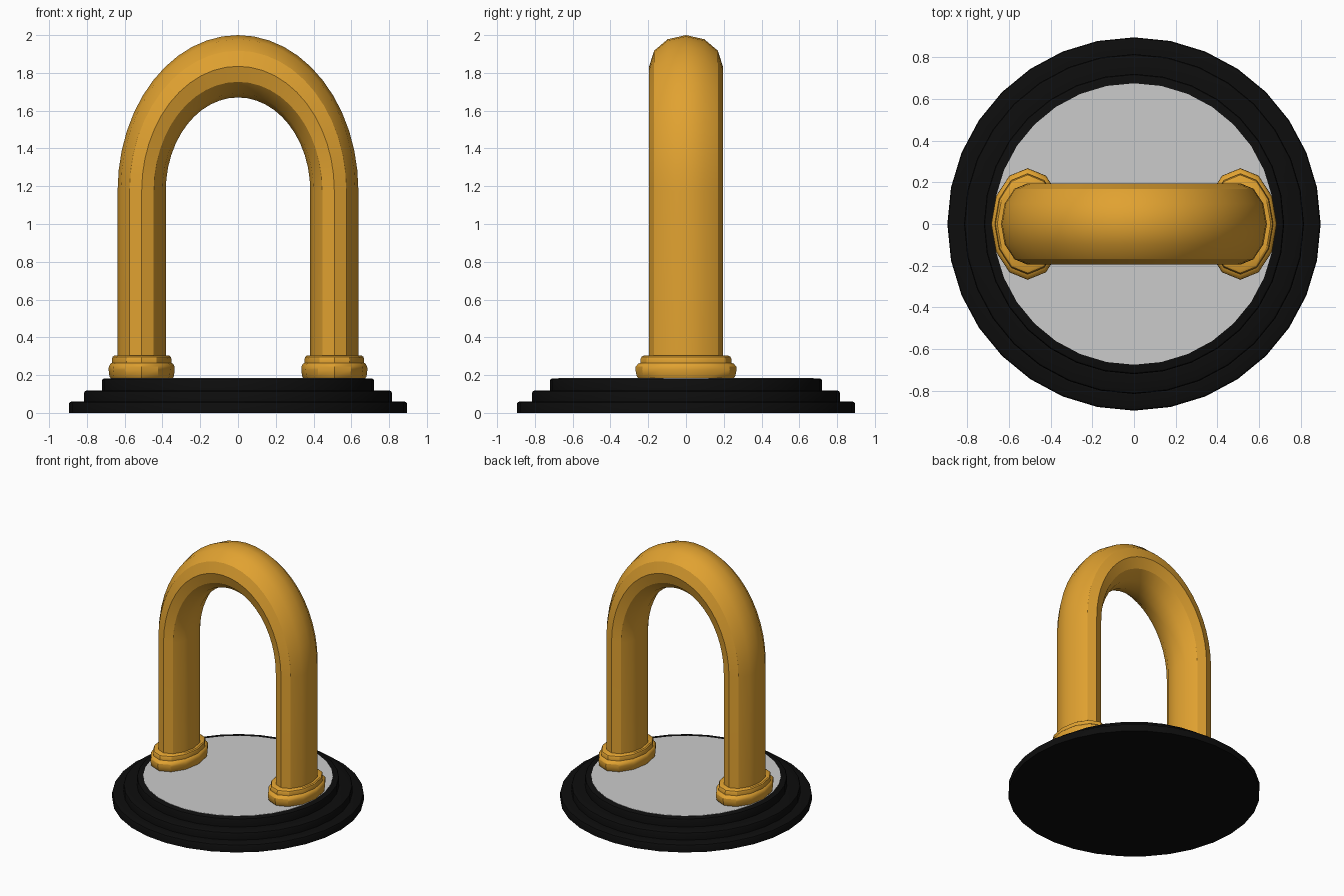
import bpy, bmesh, math

if "Cube" in bpy.data.objects:
    bpy.data.objects.remove(bpy.data.objects["Cube"])


def material(name, rgb):
    m = bpy.data.materials.new(name)
    m.diffuse_color = (*rgb, 1)
    m.use_nodes = True
    m.node_tree.nodes["Principled BSDF"].inputs["Base Color"].default_value = m.diffuse_color
    return m


gold = material("gold", (0.75, 0.36, 0.03))
black = material("black", (0.004, 0.004, 0.004))


def loft(name, rings, mat=None, smooth=30):
    """Skin a list of equal closed rings and cap both ends."""
    bm = bmesh.new()
    loops = [[bm.verts.new(p) for p in ring] for ring in rings]
    n = len(loops[0])
    for a, b in zip(loops, loops[1:]):
        for i in range(n):
            j = (i + 1) % n
            bm.faces.new((a[i], a[j], b[j], b[i]))
    bm.faces.new(loops[0])
    bm.faces.new(loops[-1])
    bmesh.ops.recalc_face_normals(bm, faces=bm.faces)
    mesh = bpy.data.meshes.new(name)
    bm.to_mesh(mesh)
    bm.free()
    obj = bpy.data.objects.new(name, mesh)
    bpy.context.collection.objects.link(obj)
    if mat:
        mesh.materials.append(mat)
    bpy.ops.object.select_all(action='DESELECT')
    obj.select_set(True)
    bpy.context.view_layer.objects.active = obj
    bpy.ops.object.shade_smooth_by_angle(angle=math.radians(smooth))
    return obj


def lathe(name, profile, sides, mat=None, x=0, stretch=1):
    """Turn (radius, z) points around a vertical axis, stretched in y."""
    turn = [2 * math.pi * i / sides for i in range(sides)]
    return loft(name, [[(x + r * math.cos(t), stretch * r * math.sin(t), z)
                        for t in turn] for r, z in profile], mat)


# Three-step round base with softened rims
steps = [(0.895, 0.0, 0.06), (0.815, 0.06, 0.118), (0.72, 0.118, 0.183)]
profile = []
for r, z0, z1 in steps:
    profile += [(r, z0), (r, z1 - 0.012), (r - 0.004, z1 - 0.004), (r - 0.012, z1)]
lathe("stepped_base", profile, 32, black)

# Grey inlay on the top step
lathe("top_inlay", [(0.675, 0.17), (0.675, 0.185)], 32)

# Arch: half of a stretched ring running down into two straight legs
SX, SY, SZ, CENTRE_Z, TUBE = 0.51, 0.78, 0.66, 1.175, 0.25


def arch_ring(angle, z=None):
    ring = []
    for i in range(12):
        t = 2 * math.pi * i / 12
        r = 1 + TUBE * math.cos(t)
        height = CENTRE_Z + SZ * r * math.sin(angle) if z is None else z
        ring.append((SX * r * math.cos(angle), SY * TUBE * math.sin(t), height))
    return ring


rings = [arch_ring(0, 0.19)]
rings += [arch_ring(math.pi * k / 24) for k in range(25)]
rings += [arch_ring(math.pi, 0.19)]
loft("arch", rings, gold)

# Moulded foot around each leg
foot = [(0.165, 0.184), (0.171, 0.195), (0.175, 0.228), (0.174, 0.245),
        (0.166, 0.26), (0.158, 0.265), (0.158, 0.285), (0.154, 0.297), (0.146, 0.303)]
for side, x in (("left", -SX), ("right", SX)):
    lathe(side + "_foot", foot, 12, gold, x, SY / SX)
